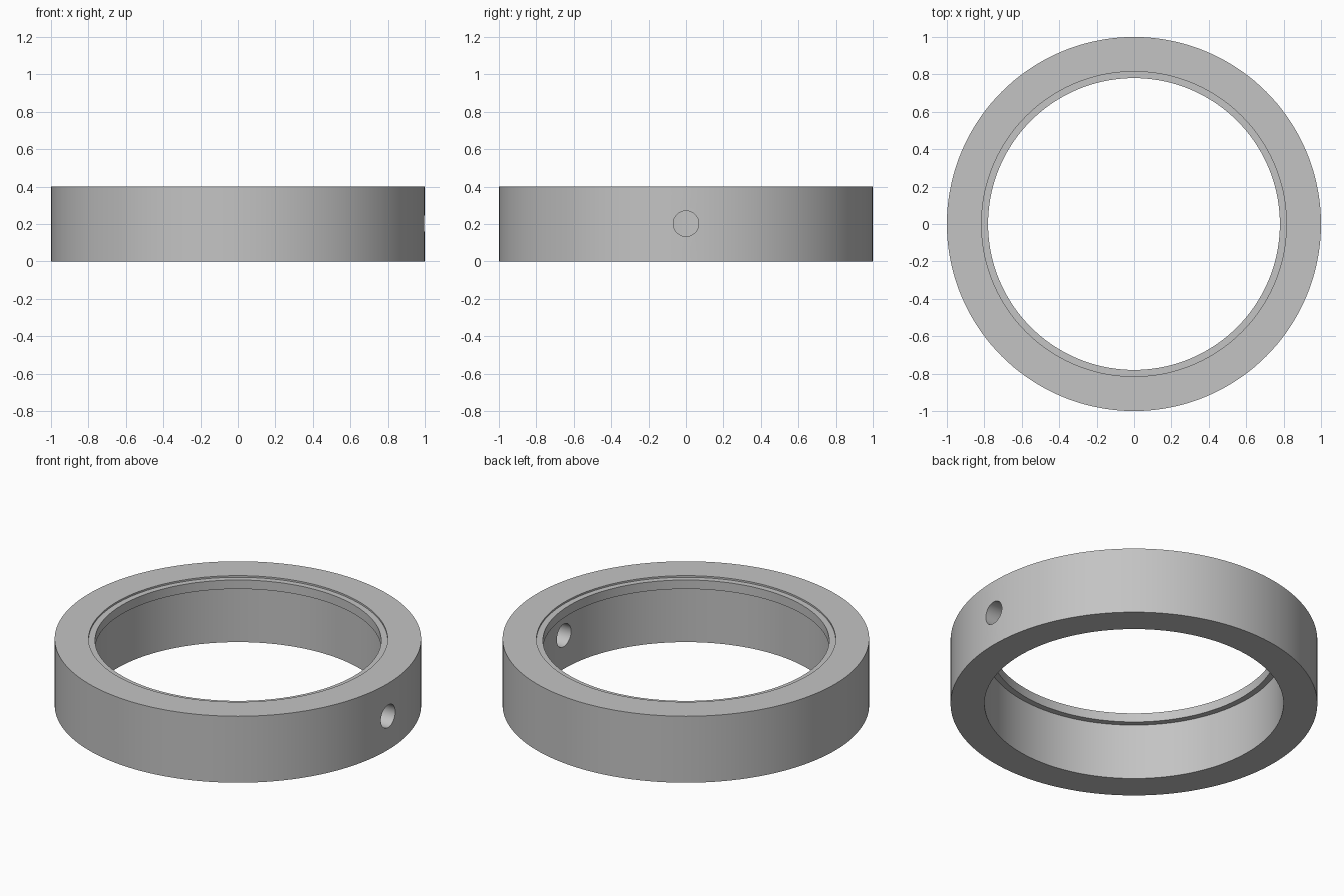
import bpy
import math

cube = bpy.data.objects.get("Cube")
if cube:
    bpy.data.objects.remove(cube, do_unlink=True)

SEGMENTS = 144
OUTER, BORE, LIP = 1.0, 0.815, 0.78
HEIGHT, LIP_TOP, LIP_BOTTOM = 0.4, 0.39, 0.336
HOLE_RADIUS, HOLE_Z = 0.068, 0.202

grey = bpy.data.materials.new("satin_grey")
grey.use_nodes = True
colour = (0.55, 0.55, 0.55, 1.0)
grey.diffuse_color = colour
grey.node_tree.nodes["Principled BSDF"].inputs["Base Color"].default_value = colour


def lathe(name, profile, segments):
    """Spin a closed (radius, z) profile around the z axis."""
    count = len(profile)
    verts, faces = [], []
    for i in range(segments):
        a = 2 * math.pi * i / segments
        verts += [(r * math.cos(a), r * math.sin(a), z) for r, z in profile]
        j = (i + 1) % segments
        for k in range(count):
            n = (k + 1) % count
            faces.append((i * count + k, j * count + k, j * count + n, i * count + n))
    mesh = bpy.data.meshes.new(name)
    mesh.from_pydata(verts, [], faces)
    obj = bpy.data.objects.new(name, mesh)
    bpy.context.collection.objects.link(obj)
    return obj


# Collar ring: plain bore below, thin inner lip just under the top face
collar = lathe("collar_ring", [
    (OUTER, 0), (OUTER, HEIGHT),
    (BORE, HEIGHT), (BORE, LIP_TOP),
    (LIP, LIP_TOP), (LIP, LIP_BOTTOM),
    (BORE, LIP_BOTTOM), (BORE, 0)], SEGMENTS)
collar.data.materials.append(grey)

# Radial set-screw hole through the left wall
bpy.ops.mesh.primitive_cylinder_add(
    vertices=48, radius=HOLE_RADIUS, depth=0.5,
    location=(0.9, 0, HOLE_Z), rotation=(0, math.pi / 2, 0))
cutter = bpy.context.object
cutter.name = "screw_hole_cutter"
cutter.hide_render = True
cutter.data.materials.append(grey)

bpy.ops.object.select_all(action="DESELECT")
collar.select_set(True)
bpy.context.view_layer.objects.active = collar

# Consistent outward normals before cutting
bpy.ops.object.mode_set(mode="EDIT")
bpy.ops.mesh.select_all(action="SELECT")
bpy.ops.mesh.normals_make_consistent(inside=False)
bpy.ops.object.mode_set(mode="OBJECT")

cut = collar.modifiers.new("screw_hole", "BOOLEAN")
cut.operation = "DIFFERENCE"
cut.solver = "EXACT"
cut.object = cutter
bpy.ops.object.modifier_apply(modifier=cut.name)
bpy.data.objects.remove(cutter, do_unlink=True)

bpy.ops.object.shade_smooth_by_angle(angle=math.radians(30))
